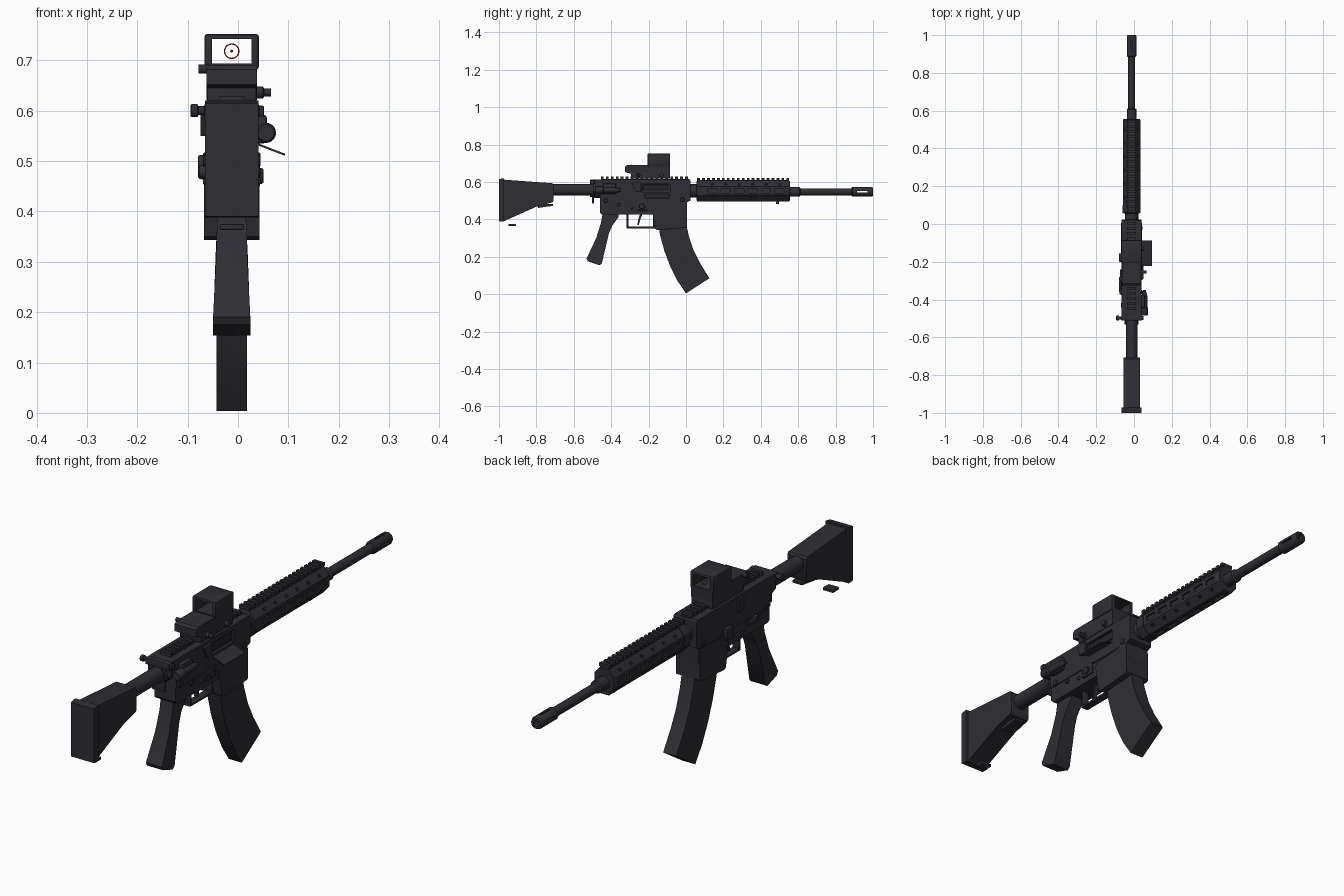
import bpy, bmesh, math
from mathutils import Matrix, Vector

CX = -0.0125  # gun's centre line in x


def material(name, rgb):
    m = bpy.data.materials.new(name)
    m.diffuse_color = (*rgb, 1)
    return m


BODY = material("gunmetal", (0.027, 0.027, 0.034))
DARK = material("dark_metal", (0.018, 0.018, 0.022))
RED = material("reticle_red", (0.25, 0.005, 0.01))


def finish(name, bm, mat, bevel=0.0):
    if bevel:
        sharp = [e for e in bm.edges if len(e.link_faces) == 2 and e.calc_face_angle() > 0.5]
        bmesh.ops.bevel(bm, geom=sharp, offset=bevel, segments=2, profile=0.5, affect='EDGES', clamp_overlap=True)
    bmesh.ops.recalc_face_normals(bm, faces=bm.faces)
    bmesh.ops.translate(bm, verts=bm.verts, vec=(CX, 0, 0))
    me = bpy.data.meshes.new(name)
    bm.to_mesh(me)
    bm.free()
    me.materials.append(mat)
    ob = bpy.data.objects.new(name, me)
    bpy.context.collection.objects.link(ob)
    return ob


def add_box(bm, x0, x1, y0, y1, z0, z1):
    m = Matrix.Translation(((x0 + x1) / 2, (y0 + y1) / 2, (z0 + z1) / 2)) @ Matrix.Diagonal((x1 - x0, y1 - y0, z1 - z0, 1))
    bmesh.ops.create_cube(bm, size=1, matrix=m)


def box(name, x0, x1, y0, y1, z0, z1, bevel=0.004, mat=BODY):
    bm = bmesh.new()
    add_box(bm, x0, x1, y0, y1, z0, z1)
    return finish(name, bm, mat, bevel)


def side(name, pts, w, bevel=0.005, mat=BODY, taper=None):
    """Side profile (y, z) extruded to half width w; taper(y, z) scales the width."""
    bm = bmesh.new()
    a, b = ([bm.verts.new((s * w * (taper(y, z) if taper else 1), y, z)) for y, z in pts] for s in (-1, 1))
    n = len(pts)
    bm.faces.new(a)
    bm.faces.new(b[::-1])
    for i in range(n):
        bm.faces.new((a[i], a[(i + 1) % n], b[(i + 1) % n], b[i]))
    return finish(name, bm, mat, bevel)


def lathe(name, rings, z, x=0, n=24, axis='Y', at=0, mat=BODY, sx=1):
    """Round part: rings of (position along axis, radius)."""
    bm = bmesh.new()
    loops = []
    for p, r in rings:
        loop = []
        for i in range(n):
            t = 2 * math.pi * (i + 0.5) / n
            u, v = r * math.cos(t), r * math.sin(t)
            loop.append(bm.verts.new((x + u * sx, p, z + v) if axis == 'Y' else (p, at + u, z + v)))
        loops.append(loop)
    for a, b in zip(loops, loops[1:]):
        for i in range(n):
            bm.faces.new((a[i], a[(i + 1) % n], b[(i + 1) % n], b[i]))
    bm.faces.new(loops[0])
    bm.faces.new(loops[-1][::-1])
    return finish(name, bm, mat)


def cut(ob, boxes):
    bm = bmesh.new()
    for b in boxes:
        add_box(bm, *b)
    c = finish("cutter", bm, DARK)
    mod = ob.modifiers.new("cut", 'BOOLEAN')
    mod.operation, mod.object, mod.solver = 'DIFFERENCE', c, 'EXACT'
    bpy.context.view_layer.objects.active = ob
    bpy.ops.object.modifier_apply(modifier=mod.name)
    bpy.data.objects.remove(c)


def rail(name, y0, y1, z, step=0.0265):
    bm = bmesh.new()
    add_box(bm, -0.02, 0.02, y0, y1, z - 0.012, z + 0.004)
    y = y0
    while y + step * 0.55 <= y1:
        add_box(bm, -0.024, 0.024, y, y + step * 0.55, z + 0.002, z + 0.016)
        y += step
    return finish(name, bm, BODY)


# Shoulder stock and buffer tube
side("butt_pad", [(-1, 0.615), (-0.972, 0.62), (-0.972, 0.388), (-1, 0.39)], 0.053, 0.006)
side("stock", [(-0.974, 0.612), (-0.715, 0.593), (-0.708, 0.585), (-0.708, 0.50), (-0.715, 0.49), (-0.79, 0.472),
               (-0.974, 0.39)], 0.044, 0.008)
side("stock_lever", [(-0.80, 0.48), (-0.71, 0.482), (-0.71, 0.472), (-0.79, 0.461)], 0.022, 0.002)
box("sling_plate", -0.024, 0.024, -0.95, -0.91, 0.363, 0.375, 0.003)
lathe("buffer_tube", [(-0.72, 0.031), (-0.50, 0.031)], 0.557)
lathe("tube_nut", [(-0.512, 0.036), (-0.495, 0.036), (-0.49, 0.04), (-0.455, 0.04)], 0.555)

# Receiver
upper = side("upper_receiver", [(-0.495, 0.608), (-0.49, 0.613), (0.018, 0.613), (0.025, 0.606), (0.025, 0.50), (0, 0.49),
                                (-0.46, 0.49), (-0.46, 0.535), (-0.495, 0.55)], 0.053, 0.008)
cut(upper, [(0.042, 0.08, -0.235, -0.085, 0.545, 0.592)])
side("lower_receiver", [(-0.46, 0.53), (0.005, 0.53), (0.005, 0.425), (-0.45, 0.425), (-0.46, 0.435)], 0.049, 0.005)
side("magazine_well", [(-0.185, 0.465), (-0.17, 0.48), (0.003, 0.49), (0.006, 0.36), (-0.002, 0.355), (-0.155, 0.343),
                       (-0.165, 0.35)], 0.055, 0.006)
box("charging_handle", -0.055, 0.055, -0.512, -0.487, 0.585, 0.613, 0.004)
lathe("charging_latch", [(-0.082, 0.011), (-0.08, 0.013), (-0.068, 0.013), (-0.066, 0.009), (-0.05, 0.009)], 0.60,
      axis='X', at=-0.498, n=16)
box("charging_tab", 0.05, 0.064, -0.508, -0.488, 0.588, 0.61, 0.003)
box("end_plate", -0.03, 0.03, -0.503, -0.493, 0.485, 0.56, 0.003)
rail("receiver_rail", -0.455, 0.02, 0.612)

# Bolt, open port cover and right side controls
box("bolt", 0.03, 0.048, -0.232, -0.088, 0.553, 0.585, 0.004, DARK)
cover = side("port_cover", [(-0.222, 0), (-0.087, 0), (-0.087, 0.004), (-0.222, 0.004)], 0.029, 0)
cover.data.transform(Matrix.Translation((CX + 0.078, 0, 0.521)) @ Matrix.Rotation(0.37, 4, 'Y') @ Matrix.Translation((-CX, 0, 0)))
side("case_deflector", [(-0.29, 0.595), (-0.24, 0.60), (-0.24, 0.55), (-0.27, 0.55)], 0.062, 0.004)
lathe("forward_assist", [(-0.485, 0.016), (-0.478, 0.02), (-0.445, 0.02), (-0.44, 0.015), (-0.38, 0.015), (-0.35, 0.008)],
      0.556, x=0.068)
box("assist_housing", 0.045, 0.07, -0.445, -0.375, 0.535, 0.592, 0.007)
lathe("magazine_release", [(0.045, 0.016), (0.06, 0.016), (0.063, 0.013)], 0.47, axis='X', at=-0.235, n=16)
box("release_fence", 0.045, 0.056, -0.265, -0.205, 0.448, 0.495, 0.003)

# Left side controls and through pins
box("bolt_catch", -0.067, -0.045, -0.20, -0.155, 0.465, 0.512, 0.004)
lathe("selector_hub", [(-0.064, 0.014), (-0.045, 0.016)], 0.478, axis='X', at=-0.36, n=16)
box("selector_lever", -0.067, -0.055, -0.36, -0.30, 0.47, 0.488, 0.003)
for i, (y, z, r) in enumerate([(-0.43, 0.50, 0.012), (-0.02, 0.505, 0.012), (-0.36, 0.478, 0.01), (-0.29, 0.46, 0.007)]):
    lathe(f"receiver_pin_{i}", [(-0.057, r * 0.8), (-0.055, r), (0.055, r), (0.057, r * 0.8)], z, axis='X', at=y, n=16)

# Trigger and guard
box("guard_bottom", -0.016, 0.016, -0.317, -0.165, 0.352, 0.361, 0.002)
box("guard_rear", -0.016, 0.016, -0.317, -0.308, 0.352, 0.43, 0.002)
box("guard_front", -0.016, 0.016, -0.176, -0.165, 0.352, 0.43, 0.002)
side("trigger", [(-0.245, 0.43), (-0.232, 0.43), (-0.246, 0.395), (-0.252, 0.37), (-0.26, 0.37), (-0.256, 0.395)], 0.008, 0.001)

# Pistol grip, wider toward its foot
side("pistol_grip", [(-0.445, 0.435), (-0.36, 0.435), (-0.362, 0.41), (-0.395, 0.365), (-0.412, 0.325), (-0.45, 0.165),
                     (-0.462, 0.154), (-0.525, 0.175), (-0.532, 0.19), (-0.48, 0.30), (-0.455, 0.38)], 0.037, 0.008,
     taper=lambda y, z: 1 if z < 0.22 else 0.78 if z > 0.34 else 0.85)

# Curved magazine
front = [(0.0, 0.38), (0.015, 0.31), (0.04, 0.235), (0.075, 0.165), (0.125, 0.085)]
rear = [(0.0, 0.004), (-0.045, 0.07), (-0.085, 0.15), (-0.115, 0.23), (-0.14, 0.32), (-0.147, 0.38)]
side("magazine", front + rear, 0.030, 0.006)

# Handguard with side slots and vent holes
lathe("barrel_nut", [(0.0, 0.036), (0.06, 0.036)], 0.552)
guard = lathe("handguard", [(0.055, 0.053), (0.06, 0.0605), (0.55, 0.0605), (0.555, 0.056)], 0.552, n=8, sx=0.83)
slots = []
for s in (-1, 1):
    for i in range(6):
        y = 0.115 + i * 0.072
        x0, x1 = sorted((s * 0.038, s * 0.06))
        slots.append((x0, x1, y, y + 0.05, 0.541, 0.563))
        x0, x1 = sorted((s * 0.027, s * 0.06))
        for z in (0.583, 0.512):
            slots.append((x0, x1, y + 0.018, y + 0.032, z - 0.0, z + 0.009))
for i in range(6):
    y = 0.115 + i * 0.072
    slots.append((-0.009, 0.009, y, y + 0.05, 0.48, 0.505))
cut(guard, slots)
lathe("handguard_clamp", [(0.058, 0.062), (0.098, 0.062)], 0.552, n=8, sx=0.84)
rail("handguard_rail", 0.06, 0.552, 0.606)
lathe("sling_stud", [(0.482, 0.006), (0.498, 0.006)], 0.487, n=12)
box("stud_post", -0.005, 0.005, 0.484, 0.496, 0.485, 0.50, 0)

# Barrel and muzzle device
lathe("barrel", [(0.5, 0.026), (0.607, 0.026), (0.612, 0.019), (0.90, 0.019)], 0.547)
muzzle = lathe("muzzle_device", [(0.885, 0.021), (0.89, 0.026), (0.992, 0.026), (1.0, 0.022), (1.0, 0.012), (0.95, 0.012)], 0.547)
cut(muzzle, [(-0.04, 0.04, 0.915, 0.97, 0.543, 0.551), (-0.004, 0.004, 0.915, 0.97, 0.56, 0.59)])

# Optical sight with open hood
box("sight_mount", -0.05, 0.05, -0.295, -0.085, 0.617, 0.652, 0.005)
side("sight_base", [(-0.325, 0.652), (-0.325, 0.682), (-0.315, 0.69), (-0.085, 0.69), (-0.085, 0.645), (-0.30, 0.645)], 0.05, 0.005)
hood = box("sight_hood", -0.054, 0.054, -0.205, -0.085, 0.682, 0.752, 0.005)
cut(hood, [(-0.039, 0.039, -0.3, 0, 0.694, 0.742)])
lathe("mount_screw", [(0.045, 0.012), (0.062, 0.012), (0.064, 0.008), (0.078, 0.008)], 0.636, axis='X', at=-0.255, n=16)
lathe("mount_screw_front", [(0.045, 0.012), (0.062, 0.012), (0.064, 0.009)], 0.636, axis='X', at=-0.13, n=16)
lathe("sight_dial", [(-0.066, 0.009), (-0.045, 0.009)], 0.683, axis='X', at=-0.29, n=16)

# Red aiming ring and dot
bm = bmesh.new()
ring = [[bm.verts.new((r * math.cos(t), -0.1, 0.718 + r * math.sin(t))) for t in [k * math.pi / 16 for k in range(32)]]
        for r in (0.013, 0.0155)]
for i in range(32):
    j = (i + 1) % 32
    bm.faces.new((ring[0][i], ring[0][j], ring[1][j], ring[1][i]))
bmesh.ops.create_circle(bm, cap_ends=True, segments=12, radius=0.003,
                        matrix=Matrix.Translation((0, -0.1, 0.718)) @ Matrix.Rotation(math.pi / 2, 4, 'X'))
finish("aiming_reticle", bm, RED)

# Smooth shading with crisp edges
bpy.ops.object.select_all(action='SELECT')
bpy.context.view_layer.objects.active = bpy.data.objects["stock"]
bpy.ops.object.shade_smooth_by_angle(angle=math.radians(35))
